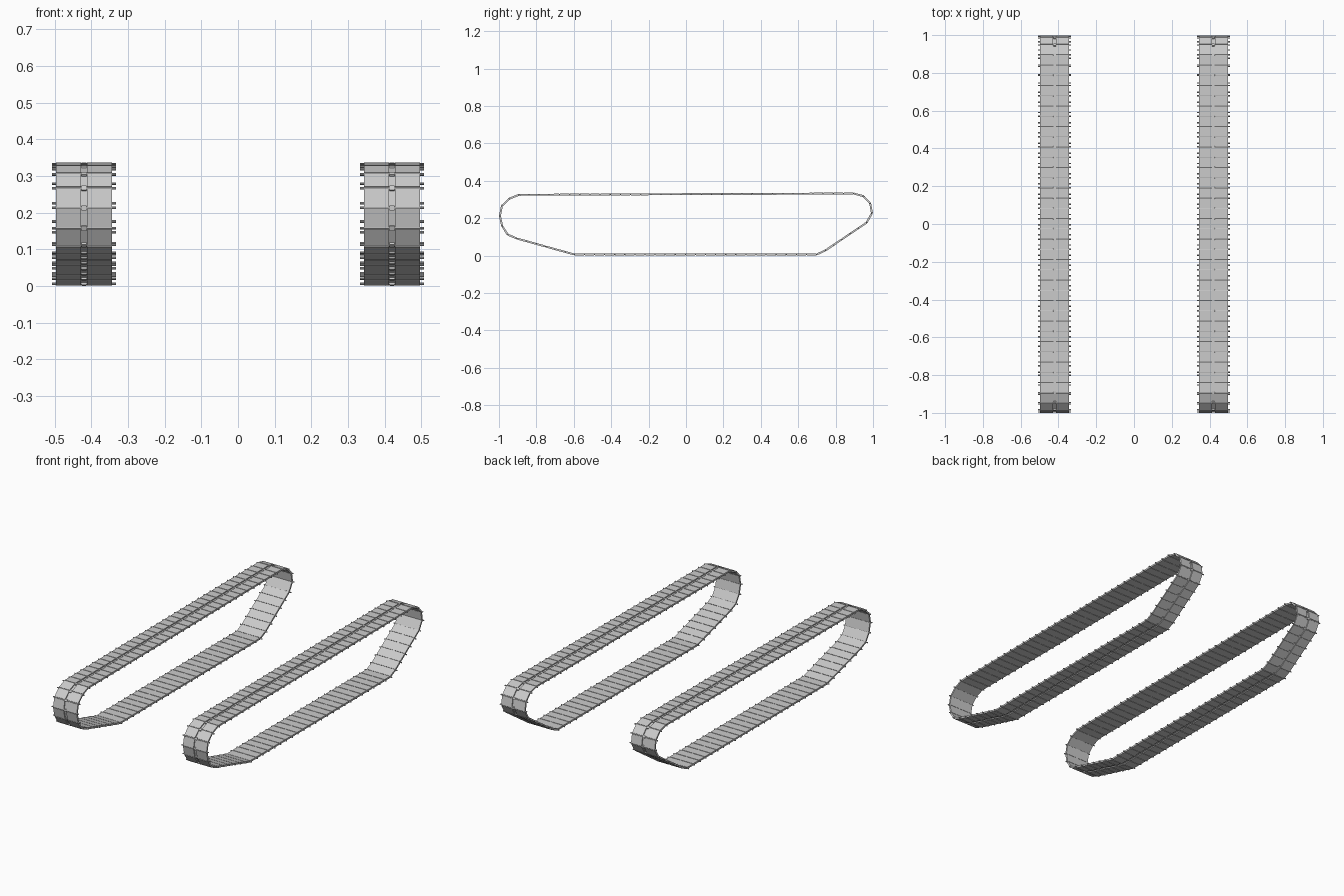
import bpy, bmesh, math
from mathutils import Matrix, Vector

if "Cube" in bpy.data.objects:
    bpy.data.objects.remove(bpy.data.objects["Cube"])

CX = 0.42        # track centre line
PITCH = 0.054    # length of one link
THICK = 0.010    # pad thickness

# Track loop in (y, z), counterclockwise from the bottom front corner
LOOP = [(-0.597, 0.006), (0.698, 0.006), (0.746, 0.028), (0.965, 0.176),
        (0.994, 0.226), (0.985, 0.279), (0.948, 0.318), (0.896, 0.332),
        (-0.893, 0.325), (-0.945, 0.304), (-0.984, 0.266), (-0.995, 0.213),
        (-0.983, 0.158), (-0.953, 0.112), (-0.903, 0.091)]

# Joints: every straight run is split into whole links
joints = []
for i, a in enumerate(LOOP):
    a, b = Vector(a), Vector(LOOP[(i + 1) % len(LOOP)])
    n = max(1, round((b - a).length / PITCH))
    joints += [a.lerp(b, k / n) for k in range(n)]


def frame(a, b, pos):
    """Axes: across the track, along the link, outward."""
    t = (b - a).normalized()
    m = Matrix(((-1, 0, 0), (0, t.x, t.y), (0, t.y, -t.x))).to_4x4()
    m.translation = (CX, pos.x, pos.y)
    return m


def box(bm, m, centre, size):
    bmesh.ops.create_cube(bm, size=1, matrix=m @ Matrix.Translation(centre)
                          @ Matrix.Diagonal((*size, 1)))


def finish(bm, name):
    me = bpy.data.meshes.new(name)
    bm.to_mesh(me)
    bm.free()
    ob = bpy.data.objects.new(name, me)
    bpy.context.collection.objects.link(ob)
    # second track on the other side
    mod = ob.modifiers.new("other_side", 'MIRROR')
    mod.use_axis[0] = True
    mod.use_mirror_merge = False
    return ob


pads, webs, pins, clips = (bmesh.new() for _ in range(4))
count = len(joints)
for i, a in enumerate(joints):
    b, prev = joints[(i + 1) % count], joints[i - 1]
    length = (b - a).length - 0.004
    m = frame(a, b, (a + b) / 2)
    # pair of shoe pads with a centre groove on the outside
    for s in (-1, 1):
        box(pads, m, (s * 0.0422, 0, 0), (0.0685, length, THICK))
    # thin web closing the groove on the inside
    box(webs, m, (0, 0, -0.003), (0.018, length, 0.004))
    # hinge pin reaching past both edges
    j = frame(prev, b, a)
    bmesh.ops.create_cone(pins, cap_ends=True, segments=8, radius1=0.0036,
                          radius2=0.0036, depth=0.174,
                          matrix=j @ Matrix.Rotation(math.pi / 2, 4, 'Y'))
    # centre clip around the pin
    box(clips, j, (0, 0, 0), (0.013, 0.014, 0.008))

finish(pads, "track_pads")
finish(webs, "track_webs")
finish(pins, "hinge_pins")
finish(clips, "centre_clips")
